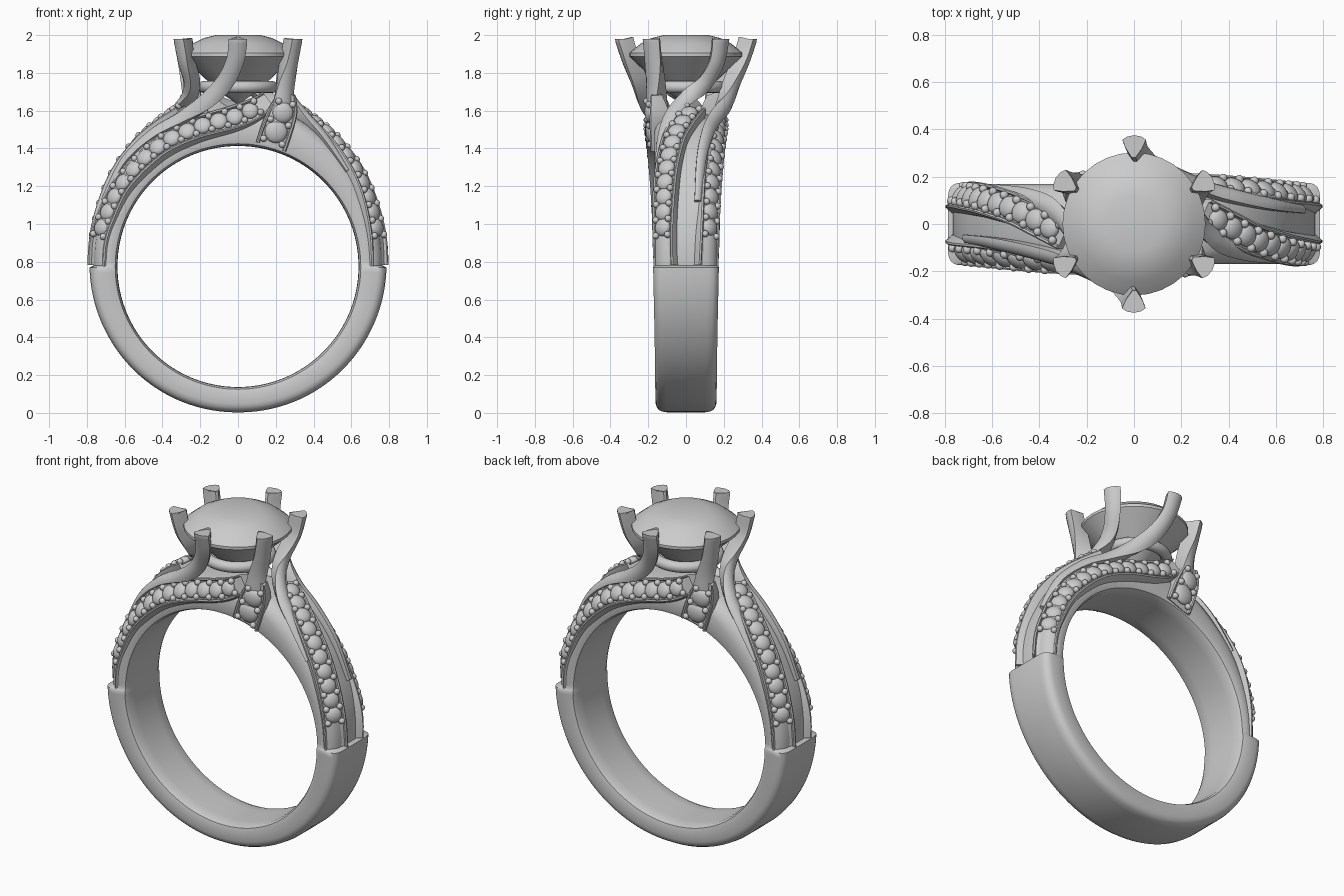
import bpy, bmesh, math
from mathutils import Vector, Matrix

if "Cube" in bpy.data.objects:
    bpy.data.objects.remove(bpy.data.objects["Cube"])

CZ, RI = 0.775, 0.638   # ring centre height, finger hole radius


def make(name, bm, twin=False, angle=35):
    bmesh.ops.recalc_face_normals(bm, faces=bm.faces)
    me = bpy.data.meshes.new(name)
    bm.to_mesh(me)
    bm.free()
    ob = bpy.data.objects.new(name, me)
    bpy.context.collection.objects.link(ob)
    bpy.ops.object.select_all(action='DESELECT')
    ob.select_set(True)
    bpy.context.view_layer.objects.active = ob
    bpy.ops.object.shade_smooth_by_angle(angle=math.radians(angle))
    if twin:   # the ring repeats after a half turn about z
        t = ob.copy()
        t.name = name + "_opposite"
        t.rotation_euler.z = math.pi
        bpy.context.collection.objects.link(t)
    return ob


def loft(bm, rings, closed=False):
    vs = [[bm.verts.new(p) for p in r] for r in rings]
    n = len(vs[0])
    for i in range(len(vs) if closed else len(vs) - 1):
        a, b = vs[i], vs[(i + 1) % len(vs)]
        for j in range(n):
            bm.faces.new((a[j], a[(j + 1) % n], b[(j + 1) % n], b[j]))
    if not closed:
        bm.faces.new(vs[0])
        bm.faces.new(vs[-1])


def lerp_keys(keys, a):
    for k0, k1 in zip(keys, keys[1:]):
        if a <= k1[0]:
            t = (a - k0[0]) / (k1[0] - k0[0])
            return [p + (q - p) * t for p, q in zip(k0[1:], k1[1:])]
    return keys[-1][1:]


def smooth_path(keys, steps=12):
    """Catmull-Rom through rows of (x, y, z, nx, ny, nz, scale)."""
    k = [keys[0]] + keys + [keys[-1]]
    out = []
    for i in range(1, len(k) - 2):
        for s in range(steps + (i == len(k) - 3)):
            t = s / steps
            out.append([0.5 * (2 * b + (c - a) * t + (2 * a - 5 * b + 4 * c - d) * t * t
                               + (3 * b - a - 3 * c + d) * t ** 3)
                        for a, b, c, d in zip(k[i - 1], k[i], k[i + 1], k[i + 2])])
    pts = [Vector(o[:3]) for o in out]
    frames = []
    for i, o in enumerate(out):
        tan = (pts[min(i + 1, len(pts) - 1)] - pts[max(i - 1, 0)]).normalized()
        nor = Vector(o[3:6])
        nor = (nor - tan * nor.dot(tan)).normalized()
        frames.append((pts[i], tan, nor, tan.cross(nor), o[6]))
    return frames


def sweep(name, frames, profile, flat_start=False):
    bm = bmesh.new()
    rings = [[p + s * (u * k) + n * (v * k) for u, v in profile] for p, t, n, s, k in frames]
    if flat_start:   # cut the first end level
        z = frames[0][0].z
        for q in rings[0]:
            q.z = z
    loft(bm, rings)
    return make(name, bm, True)


def ball(bm, p, t, n, s, r, h):
    m = Matrix((s, t, n)).transposed().to_4x4()
    m.translation = p
    bmesh.ops.create_uvsphere(bm, u_segments=16, v_segments=10, radius=1,
                              matrix=m @ Matrix.Diagonal((r, r, h, 1)))


def pave(name, keys, first, last, pitch=0.086, gem=0.047, w=0.068):
    """Railed channel with a row of small stones and corner beads."""
    fr = smooth_path(keys)
    prof = [(-w * .8, -.09), (-w, -.03), (-w, .008), (-w + .006, .014), (-w + .014, .012),
            (-w + .018, -.004), (w - .018, -.004), (w - .014, .012), (w - .006, .014),
            (w, .008), (w, -.03), (w * .8, -.09)]
    sweep(name + "_channel", fr, prof)
    dist = [0]
    for a, b in zip(fr, fr[1:]):
        dist.append(dist[-1] + (b[0] - a[0]).length)
    span = dist[-1] - first - last
    count = round(span / pitch)
    stones, beads = bmesh.new(), bmesh.new()
    for i in range(2 * count + 1):
        d = first + span * i / (2 * count)
        p, t, n, s, k = fr[min(range(len(fr)), key=lambda j: abs(dist[j] - d))]
        j = max(x for x in range(len(fr) - 1) if dist[x] <= d + 1e-9)
        p = fr[j][0].lerp(fr[j + 1][0], (d - dist[j]) / (dist[j + 1] - dist[j]))
        if i % 2:
            ball(stones, p + n * .006, t, n, s, gem * k, .026)
        else:
            for side in (-1, 1):
                ball(beads, p + s * (side * gem * .85 * k) + n * .014, t, n, s, .018, .018)
    make(name + "_stones", stones, True)
    make(name + "_beads", beads, True)


# Shank: D section lofted round the finger; angle from bottom, outer radius, half width, bevel
shank_keys = [(0, .772, .160, .045), (60, .780, .166, .045), (89.6, .786, .174, .045),
              (90.4, .765, .168, .075), (120, .785, .168, .075), (143, .825, .168, .09),
              (158, .845, .168, .08), (180, .80, .172, .05)]
bm = bmesh.new()
rings = []
angles = sorted([i * 2.5 for i in range(144)] + [89.6, 90.4, 269.6, 270.4])
for a in angles:
    R, W, c = lerp_keys(shank_keys, min(a, 360 - a))
    half = [(RI, W * .5), (RI + .002, W * .82), (RI + .012, W * .96), (RI + .035, W),
            (R - c, W), (R - c * .6, W - c * .12), (R - c * .3, W - c * .35),
            (R - c * .1, W - c * .7), (R, W - c * 1.3)]
    sec = half + [(r, -y) for r, y in reversed(half)]
    sn, cs = math.sin(math.radians(a)), math.cos(math.radians(a))
    rings.append([(r * sn, y, CZ - r * cs) for r, y in sec])
loft(bm, rings, True)
make("shank", bm, angle=40)

# Pave strip sweeping across the front face (its twin crosses the back)
pave("face_strip", [
    (-.745, -.115, .78, -.75, -.65, 0, 1), (-.738, -.12, .90, -.72, -.67, .1, 1),
    (-.70, -.125, 1.03, -.7, -.7, .2, 1), (-.605, -.135, 1.22, -.6, -.7, .4, 1),
    (-.43, -.155, 1.40, -.4, -.8, .5, 1), (-.24, -.17, 1.50, -.2, -.85, .5, 1),
    (-.02, -.18, 1.565, 0, -.9, .4, 1), (.09, -.18, 1.61, .05, -.95, .3, .9),
    (.16, -.18, 1.66, .1, -.95, .3, .7)], .16, .07)

# Pave strip climbing over the shoulder to the head
pave("shoulder_strip", [
    (.745, -.115, .78, .75, -.65, 0, 1), (.735, -.12, .95, .75, -.6, .1, 1),
    (.69, -.115, 1.14, .8, -.5, .35, 1), (.62, -.10, 1.30, .75, -.4, .5, 1),
    (.51, -.065, 1.45, .65, -.25, .7, 1), (.40, -.01, 1.55, .55, -.1, .8, 1),
    (.30, .05, 1.62, .5, 0, .85, .9)], .16, .03)

# Short plate with two stones under a prong
pave("prong_plate", [
    (.175, -.175, 1.41, .1, -1, .15, 1.1), (.205, -.182, 1.50, .12, -1, .1, 1.1),
    (.240, -.187, 1.60, .15, -1, .05, 1.0), (.262, -.187, 1.69, .2, -1, 0, .6)],
    .03, .05, .1, .055, .076)

# Six twisting claws: three paths, each with a twin
claw = [(-.05, .022), (-.03, .036), (0, .042), (.03, .036), (.05, .022), (.035, -.015),
        (.008, -.056), (-.008, -.056), (-.035, -.015)]
sweep("shoulder_claw", smooth_path([
    (.295, .175, 1.98, .86, .5, 0, 1), (.275, .155, 1.86, .86, .5, -.2, .92),
    (.25, .095, 1.75, .9, .3, -.2, .9), (.27, .01, 1.665, .9, .0, .4, .85),
    (.35, -.075, 1.57, .75, -.3, .6, .75), (.46, -.12, 1.45, .7, -.5, .6, .6),
    (.58, -.148, 1.28, .7, -.6, .5, .35)]), claw, True)
sweep("front_claw", smooth_path([
    (0, -.335, 1.98, 0, -1, 0, 1), (-.015, -.30, 1.87, 0, -1, -.2, .95),
    (-.07, -.25, 1.75, -.1, -1, -.1, .95), (-.17, -.205, 1.64, -.2, -.9, .3, .9),
    (-.30, -.145, 1.555, -.35, -.7, .6, .8), (-.45, -.105, 1.47, -.5, -.6, .65, .7),
    (-.60, -.075, 1.33, -.7, -.5, .6, .55), (-.71, -.06, 1.12, -.85, -.4, .3, .4)]), claw, True)
sweep("plate_claw", smooth_path([
    (.295, -.175, 1.98, .86, -.5, 0, 1), (.272, -.165, 1.86, .8, -.55, -.1, 1),
    (.245, -.16, 1.74, .6, -.8, -.1, 1.05), (.225, -.16, 1.62, .3, -.9, 0, 1.1),
    (.19, -.16, 1.48, .1, -1, 0, 1)]), claw, True)

# Seat ring under the stone
bm = bmesh.new()
loft(bm, [[((.18 + .032 * math.cos(b)) * math.cos(a), (.18 + .032 * math.cos(b)) * math.sin(a),
            1.725 + .032 * math.sin(b)) for b in [j * math.tau / 12 for j in range(12)]]
          for a in [i * math.tau / 48 for i in range(48)]], True)
make("seat_ring", bm)

# Centre stone: softly domed crown, girdle and tapering pavilion
bm = bmesh.new()
profile = [(.12, 2.0), (.18, 1.985), (.24, 1.955), (.302, 1.905), (.302, 1.888),
           (.18, 1.775), (.10, 1.70), (.005, 1.635)]
loft(bm, [[(r * math.cos(i * math.tau / 32), r * math.sin(i * math.tau / 32), z)
           for i in range(32)] for r, z in profile])
make("centre_stone", bm, angle=30)
